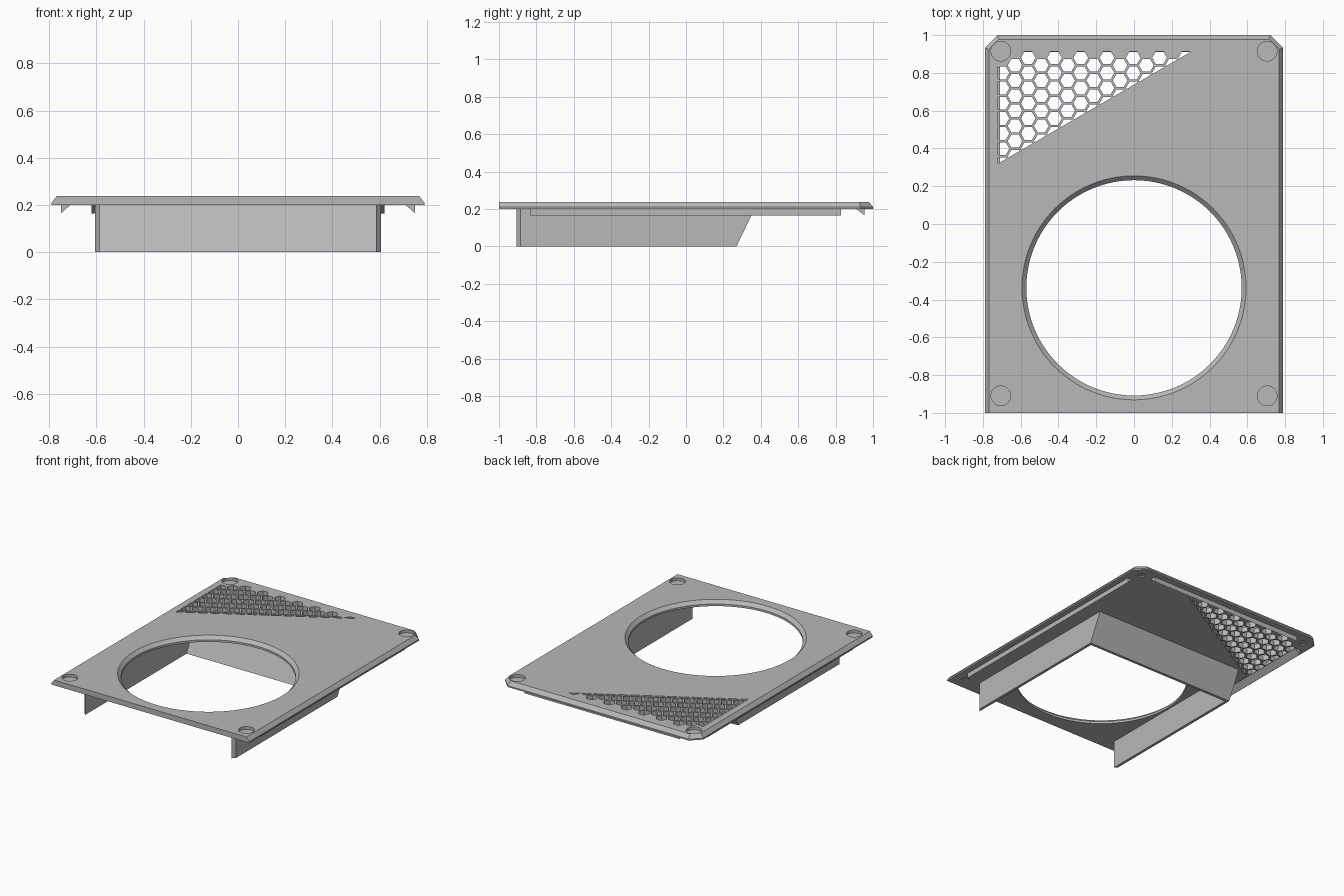
import bpy
import bmesh
import math
from mathutils import Vector

cube = bpy.data.objects.get("Cube")
if cube:
    bpy.data.objects.remove(cube, do_unlink=True)

grey = bpy.data.materials.new("plain grey")
grey.use_nodes = True
colour = (0.48, 0.48, 0.48, 1)
grey.diffuse_color = colour
grey.node_tree.nodes["Principled BSDF"].inputs["Base Color"].default_value = colour

BOTTOM, TOP = 0.20, 0.238
POCKET_X, POCKET_BACK, POCKET_FRONT = 0.705, 0.915, -0.91


def loft(bm, rings):
    """Closed solid through rings of matching points."""
    loops = [[bm.verts.new(p) for p in ring] for ring in rings]
    n = len(loops[0])
    for a, b in zip(loops, loops[1:]):
        for i in range(n):
            j = (i + 1) % n
            bm.faces.new((a[i], a[j], b[j], b[i]))
    bm.faces.new(loops[0][::-1])
    bm.faces.new(loops[-1])


def finish(name, bm):
    bmesh.ops.recalc_face_normals(bm, faces=bm.faces[:])
    mesh = bpy.data.meshes.new(name)
    bm.to_mesh(mesh)
    bm.free()
    mesh.materials.append(grey)
    ob = bpy.data.objects.new(name, mesh)
    bpy.context.collection.objects.link(ob)
    return ob


def solid(name, rings):
    bm = bmesh.new()
    loft(bm, rings)
    return finish(name, bm)


def circle(x, y, r, z, n):
    return [(x + r * math.cos(math.tau * i / n), y + r * math.sin(math.tau * i / n), z)
            for i in range(n)]


def clip(poly, point, normal):
    """Keep the part of a 2D polygon on the normal's side of a line."""
    out = []
    for a, b in zip(poly, poly[1:] + poly[:1]):
        da, db = (a - point).dot(normal), (b - point).dot(normal)
        if da >= 0:
            out.append(a)
        if da * db < 0:
            out.append(a.lerp(b, da / (da - db)))
    return out


# Cover plate: bevelled on the sides and back, with cut back corners
def outline(inset, z):
    x, y, cut = 0.79 - inset, 1 - inset, 0.067 - inset * 0.6
    half = [(x, -1), (x, y - cut), (x - cut, y)]
    return [(px, py, z) for px, py in half] + [(-px, py, z) for px, py in half[::-1]]


plate = solid("cover_plate", [outline(0, BOTTOM), outline(0, 0.21), outline(0.022, TOP)])

# Cutter: round opening with a chamfered rim
cut = bmesh.new()
loft(cut, [circle(0, -0.338, r, z, 96) for r, z in
           ((0.57, 0.15), (0.57, 0.215), (0.593, TOP), (0.593, 0.3))])

# Cutter: corner pockets, with small recesses beneath
for x in (-POCKET_X, POCKET_X):
    for y in (POCKET_FRONT, POCKET_BACK):
        loft(cut, [circle(x, y, 0.052, z, 40) for z in (0.218, 0.3)])
        loft(cut, [circle(x, y, 0.026, z, 24) for z in (0.15, 0.208)])

# Cutter: honeycomb vent trimmed to a triangle
corner, tip = Vector((-0.72, 0.32)), Vector((0.31, 0.917))
slope = tip - corner
limits = [(corner, Vector((1, 0))), (tip, Vector((0, -1))),
          (corner, Vector((-slope.y, slope.x)).normalized())]
column, row = 0.0695, 0.0802
pocket = Vector((-POCKET_X, POCKET_BACK))
for i in range(16):
    for j in range(9):
        centre = Vector((-0.699 + i * column, 0.88 - (j + i % 2 / 2) * row))
        if (centre - pocket).length < 0.09:
            continue
        poly = [Vector(p[:2]) for p in circle(centre.x, centre.y, 0.039, 0, 6)]
        for point, normal in limits:
            poly = clip(poly, point, normal) if poly else poly
        if len(poly) > 2:
            loft(cut, [[(p.x, p.y, z) for p in poly] for z in (0.15, 0.3)])

cutter = finish("plate_cutter", cut)
cutter.hide_render = True
mod = plate.modifiers.new("openings", 'BOOLEAN')
mod.operation = 'DIFFERENCE'
mod.solver = 'EXACT'
mod.object = cutter
bpy.context.view_layer.objects.active = plate
plate.select_set(True)
bpy.ops.object.modifier_apply(modifier=mod.name)
bpy.data.objects.remove(cutter, do_unlink=True)
bpy.ops.object.shade_smooth_by_angle(angle=math.radians(20))

# Duct side walls with bevelled front ends, and side clip rails
for side, s in (("left", 1), ("right", -1)):
    def wall_ring(x, front):
        return [(s * x, y, z) for y, z in
                ((front, 0), (0.27, 0), (0.367, BOTTOM), (front, BOTTOM))]
    solid(side + "_duct_wall", [wall_ring(0.585, -0.907), wall_ring(0.605, -0.885)])
    solid(side + "_clip_rail",
          [[(s * x, y, z) for x, z in ((0.75, 0.165), (0.75, BOTTOM), (0.71, BOTTOM))]
           for y in (-0.835, 0.83)])

# Sloped duct back wall
solid("duct_back_wall",
      [[(x, y, z) for y, z in ((0.25, 0), (0.27, 0), (0.367, BOTTOM), (0.345, BOTTOM))]
       for x in (-0.59, 0.59)])

# Back clip rail
solid("back_clip_rail",
      [[(x, y, z) for y, z in ((0.955, 0.165), (0.955, BOTTOM), (0.91, BOTTOM))]
       for x in (-0.62, 0.62)])
